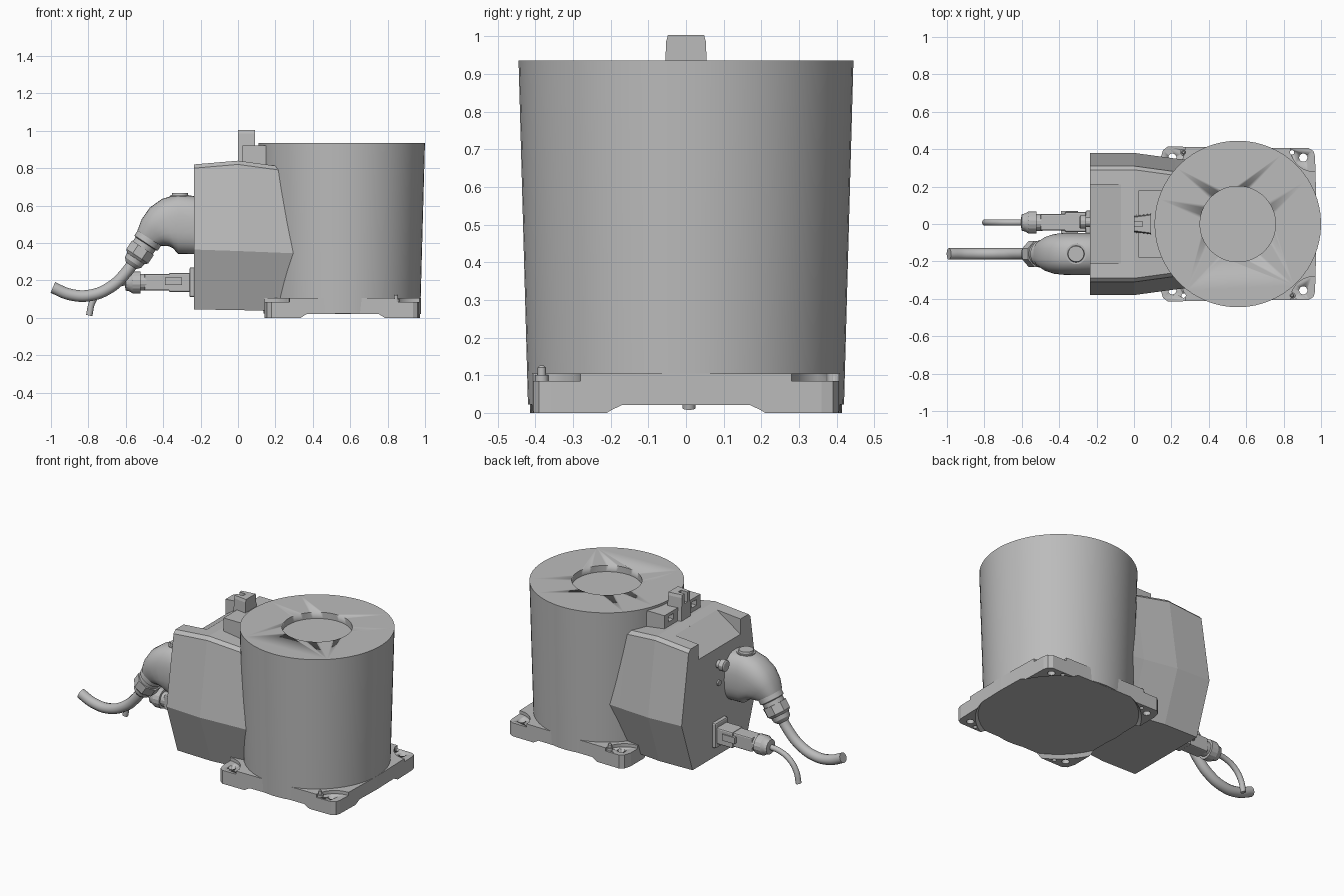
import bpy, bmesh, math
from mathutils import Vector, Matrix

cube = bpy.data.objects.get("Cube")
if cube:
    bpy.data.objects.remove(cube, do_unlink=True)

grey = bpy.data.materials.new("cast grey")
grey.use_nodes = True
colour = (0.5, 0.5, 0.5, 1)
grey.diffuse_color = colour
grey.node_tree.nodes["Principled BSDF"].inputs["Base Color"].default_value = colour
CX = 0.555  # axis of the drum


def activate(ob):
    bpy.ops.object.select_all(action='DESELECT')
    ob.select_set(True)
    bpy.context.view_layer.objects.active = ob


def loft(name, rings, smooth=30):
    """Closed skin through rings of equal point count, capped at both ends."""
    bm = bmesh.new()
    loops = [[bm.verts.new(p) for p in ring] for ring in rings]
    n = len(loops[0])
    for a, b in zip(loops, loops[1:]):
        for i in range(n):
            j = (i + 1) % n
            bm.faces.new((a[i], a[j], b[j], b[i]))
    bm.faces.new(loops[0][::-1])
    bm.faces.new(loops[-1])
    bmesh.ops.recalc_face_normals(bm, faces=bm.faces)
    me = bpy.data.meshes.new(name)
    bm.to_mesh(me)
    bm.free()
    ob = bpy.data.objects.new(name, me)
    bpy.context.collection.objects.link(ob)
    me.materials.append(grey)
    if smooth:
        activate(ob)
        bpy.ops.object.shade_smooth_by_angle(angle=math.radians(smooth))
    return ob


def prism(name, outline, z0, z1):
    return loft(name, [[(x, y, z) for x, y in outline] for z in (z0, z1)], 0)


def box(name, x, y, z):
    return prism(name, [(x[0], y[0]), (x[1], y[0]), (x[1], y[1]), (x[0], y[1])], *z)


def turned(name, profile, origin, axis=(0, 0, 1), sides=32, smooth=30):
    """Round part: profile holds (radius, distance along axis)."""
    m = Matrix.Translation(origin) @ Vector(axis).to_track_quat('Z', 'Y').to_matrix().to_4x4()
    angles = [2 * math.pi * (i + 0.5) / sides for i in range(sides)]
    return loft(name, [[m @ Vector((r * math.cos(t), r * math.sin(t), h)) for t in angles]
                       for r, h in profile], smooth)


def cut(ob, *cutters):
    for c in cutters:
        activate(ob)
        mod = ob.modifiers.new("cut", 'BOOLEAN')
        mod.object = c
        mod.solver = 'EXACT'
        bpy.ops.object.modifier_apply(modifier=mod.name)
        bpy.data.objects.remove(c, do_unlink=True)


def bevel(ob, width, segments=2):
    activate(ob)
    mod = ob.modifiers.new("bevel", 'BEVEL')
    mod.width, mod.segments = width, segments
    mod.limit_method, mod.angle_limit = 'ANGLE', math.radians(40)
    bpy.ops.object.modifier_apply(modifier=mod.name)


def cable(name, points, y, radius):
    cu = bpy.data.curves.new(name, 'CURVE')
    cu.dimensions = '3D'
    cu.bevel_depth, cu.bevel_resolution, cu.resolution_u = radius, 4, 8
    cu.use_fill_caps = True
    sp = cu.splines.new('BEZIER')
    sp.bezier_points.add(len(points) - 1)
    for bp, (x, z) in zip(sp.bezier_points, points):
        bp.co = (x, y, z)
        bp.handle_left_type = bp.handle_right_type = 'AUTO'
    cu.materials.append(grey)
    ob = bpy.data.objects.new(name, cu)
    bpy.context.collection.objects.link(ob)
    activate(ob)
    bpy.ops.object.convert(target='MESH')


# Tapered drum with a round recess in its top
drum = turned("drum", [(0.42, 0.022), (0.445, 0.935)], (CX, 0, 0), sides=72)
cut(drum, turned("recess_cutter", [(0.202, 0.895), (0.202, 1.1)], (CX, 0, 0), sides=64))

# Base plate: arched underside leaves four feet, corners have pockets and bolt holes
half = [(0.978, 0), (0.968, 0.36), (0.96, 0.39), (0.935, 0.405),
        (0.18, 0.414), (0.155, 0.395), (0.142, 0.35)]
plate = prism("base_plate", half + [(x, -y) for x, y in half[:0:-1]], 0, 0.105)
cut(plate, turned("arch_cutter", [(0.475, -0.01), (0.452, 0.021)], (CX, 0, 0), sides=64))
for x in (0.205, 0.905):
    for y in (-0.355, 0.355):
        sx, sy = (1 if x > CX else -1), (1 if y > 0 else -1)
        cut(plate,
            turned("pocket", [(0.13, 0.085), (0.13, 0.2)], (x + sx * 0.06, y + sy * 0.055, 0)),
            turned("bolt_hole", [(0.022, -0.1), (0.022, 0.2)], (x, y, 0), sides=24),
            turned("dowel_hole", [(0.012, -0.1), (0.012, 0.2)], (x - sx * 0.06, y + sy * 0.028, 0), sides=16))
for i, (x, y) in enumerate([(0.845, -0.383), (0.265, 0.383)]):
    turned(f"locating_pin_{i + 1}", [(0.018, 0.085), (0.018, 0.1), (0.011, 0.1), (0.011, 0.12), (0.006, 0.126)],
           (x, y, 0), sides=16)

# Rear housing: faceted sections swept along x, widest below the middle
sections = []
for x, low, mid, high, w in [(-0.235, 0.045, 0.365, 0.82, 0.38), (0, 0.041, 0.357, 0.84, 0.38),
                             (0.22, 0.037, 0.348, 0.81, 0.35), (0.4, 0.034, 0.342, 0.785, 0.33)]:
    side = [(w - 0.11, low), (w, mid), (w - 0.07, high - 0.02), (w - 0.09, high)]
    sections.append([(x, y, z) for y, z in side] + [(x, -y, z) for y, z in side[::-1]])
housing = loft("rear_housing", sections, 0)
slope = [[(-0.07, y, 0.834), (-0.07, y, 1), (-0.3, y, 1), (-0.3, y, 0.68)] for y in (-0.21, 0.21)]
cut(housing, loft("slope_cutter", slope, 0))

# Bracket on top, a low bar with side slots and a tall clamp block
bar = box("bracket_bar", (0.025, 0.15), (-0.18, 0.18), (0.8, 0.92))
for s in (-1, 1):
    cut(bar, box("slot", (0, 0.06), sorted((s * 0.09, s * 0.14)), (0.865, 0.9)))
clamp = loft("clamp_block", [[(0, -0.04 - d, z), (0, 0.04 + d, z), (0.09, 0.052 + d, z), (0.09, -0.052 - d, z)]
                             for z, d in ((0.82, 0.006), (0.985, 0.001), (1.003, -0.004))], 0)
cut(clamp, box("notch", (-0.1, 0.045), (-0.014, 0.014), (0.94, 1.1)))

# Large elbow hood with cap, gland and cable
YB = -0.16
rings = []
for x, z, deg, h, w in [(-0.23, 0.495, 0, 0.155, 0.113), (-0.32, 0.502, 0, 0.16, 0.113),
                        (-0.37, 0.495, 15, 0.145, 0.112), (-0.41, 0.48, 30, 0.125, 0.108),
                        (-0.445, 0.455, 45, 0.1, 0.095), (-0.475, 0.425, 57, 0.075, 0.075)]:
    a = math.radians(deg)
    ring = []
    for i in range(32):
        t = 2 * math.pi * i / 32
        c, s = [math.copysign(abs(v) ** 0.8, v) for v in (math.cos(t), math.sin(t))]
        ring.append((x - math.sin(a) * h * s, YB + w * c, z + math.cos(a) * h * s))
    rings.append(ring)
loft("elbow_hood", rings, 40)
turned("hood_cap", [(0.055, 0.62), (0.055, 0.655), (0.045, 0.655), (0.042, 0.668)], (-0.31, YB, 0), sides=24)
down = (-0.55, 0, -0.83)
turned("large_gland_collar", [(0.075, 0), (0.075, 0.03), (0.064, 0.035), (0.064, 0.06)], (-0.475, YB, 0.425), down)
turned("large_gland_nut", [(0.076, 0.06), (0.076, 0.115), (0.06, 0.13)], (-0.475, YB, 0.425), down, 8, 0)
turned("large_gland_tip", [(0.058, 0.12), (0.052, 0.155), (0.034, 0.175)], (-0.475, YB, 0.425), down)
cable("large_cable", [(-0.55, 0.31), (-0.6, 0.24), (-0.68, 0.165), (-0.79, 0.12), (-0.9, 0.125), (-0.99, 0.162)],
      YB, 0.031)

# Small straight connector with flange, latch, gland and cable
YS, ZS = 0.008, 0.19
bevel(box("small_flange", (-0.26, -0.23), (YS - 0.06, YS + 0.065), (0.11, 0.27)), 0.01)
bevel(box("small_socket", (-0.37, -0.25), (YS - 0.05, YS + 0.055), (0.138, 0.24)), 0.008)
bevel(box("small_plug", (-0.5, -0.36), (YS - 0.042, YS + 0.045), (0.145, 0.235)), 0.008)
for s in (-1, 1):
    box("latch_lever", (-0.39, -0.3), sorted((YS + s * 0.04, YS + s * 0.062)), (0.175, 0.215))
turned("small_gland", [(0.045, 0), (0.045, 0.03), (0.06, 0.03), (0.06, 0.075), (0.05, 0.09), (0.045, 0.11), (0.02, 0.115)],
       (-0.49, YS, ZS), (-1, 0, 0), 16, 20)
cable("small_cable", [(-0.59, 0.19), (-0.66, 0.182), (-0.73, 0.148), (-0.778, 0.085), (-0.796, 0.012)], YS, 0.017)

# Vent plug and small hook on the rear face
turned("vent_plug", [(0.026, 0), (0.026, 0.025), (0.036, 0.025), (0.036, 0.055), (0.028, 0.06)],
       (-0.232, 0.01, 0.62), (-1, 0, 0), 12)
turned("small_screw", [(0.018, 0), (0.018, 0.012)], (-0.232, 0.01, 0.5), (-1, 0, 0), 12)
